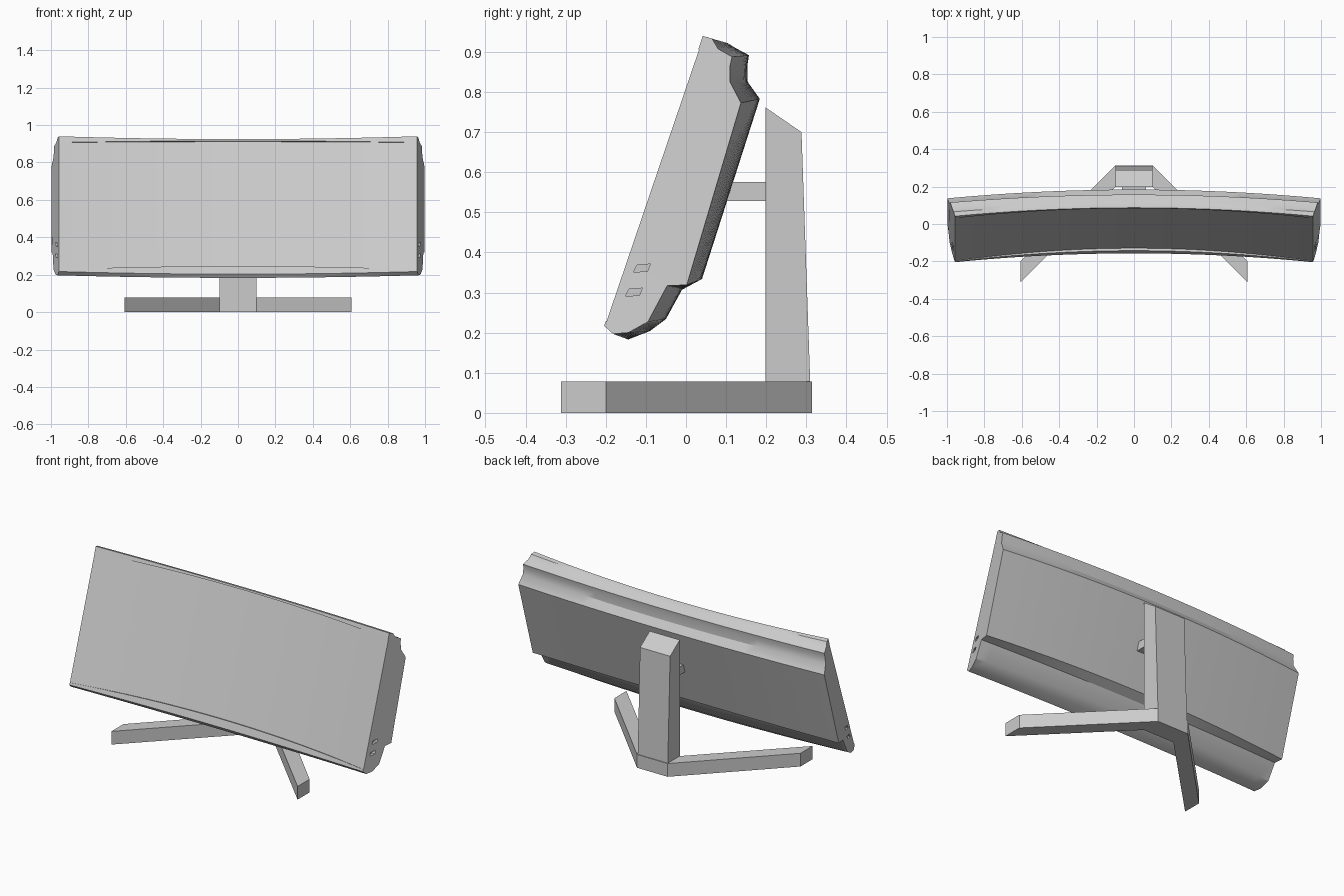
import bpy, bmesh, math
from mathutils import Vector

if "Cube" in bpy.data.objects:
    bpy.data.objects.remove(bpy.data.objects["Cube"])


def make_object(name, bm):
    bmesh.ops.recalc_face_normals(bm, faces=bm.faces)
    me = bpy.data.meshes.new(name)
    bm.to_mesh(me)
    bm.free()
    ob = bpy.data.objects.new(name, me)
    bpy.context.collection.objects.link(ob)
    return ob


def prism(name, pts, depth):
    """Extrude a closed outline of 3D points along a vector."""
    bm = bmesh.new()
    face = bm.faces.new([bm.verts.new(p) for p in pts])
    res = bmesh.ops.extrude_face_region(bm, geom=[face])
    moved = [v for v in res["geom"] if isinstance(v, bmesh.types.BMVert)]
    bmesh.ops.translate(bm, verts=moved, vec=depth)
    return make_object(name, bm)


# Curved display housing: (y, z) section at the ends and at the centre
END = [(.042, .94), (.065, .933), (.08, .908), (.115, .888), (.11, .866),
       (.11, .825), (.137, .773), (.002, .319), (-.047, .317), (-.095, .227),
       (-.144, .2), (-.182, .197), (-.204, .217)]
MID = [(.087, .925), (.104, .922), (.125, .909), (.157, .892), (.153, .866),
       (.154, .825), (.184, .783), (.04, .334), (-.01, .307), (-.05, .234),
       (-.09, .204), (-.144, .183), (-.157, .203)]
UP = Vector((.321, .947))
BACK = Vector((.947, -.321))


def with_screen(section, low, high, depth):
    """Close the front of a section with a shallow screen recess."""
    pts = [Vector(p) for p in section]
    bottom, top = pts[-1], pts[0]
    a, b = bottom + UP * low, top - UP * high
    return pts + [a, a + BACK * depth, b + BACK * depth, b]


end = with_screen(END, .012, .035, .002)
mid = with_screen(MID, .045, .01, .014)
half = [.957 + .041 * max(0, min(1, (p - end[12]).dot(BACK) / .14)) for p in end]

SEG = 28
bm = bmesh.new()
rings = []
for i in range(SEG + 1):
    t = 2 * i / SEG - 1
    ring = []
    for e, m, h in zip(end, mid, half):
        p = m.lerp(e, t * t)
        ring.append(bm.verts.new((t * h, p.x, p.y)))
    rings.append(ring)
n = len(end)
for r, s in zip(rings, rings[1:]):
    for j in range(n):
        k = (j + 1) % n
        bm.faces.new((r[j], r[k], s[k], s[j]))
bm.faces.new(rings[0])
bm.faces.new(rings[-1])
display = make_object("display_housing", bm)

# Two small port slots in each end of the housing
for side in (-1, 1):
    for y, z in ((-.11, .361), (-.13, .301)):
        slot = [(side * .955, y + dy, z + dz) for dy, dz in
                ((-.021, -.01), (.014, -.008), (.021, .01), (-.012, .008))]
        cutter = prism("port_cutter", slot, (side * .1, 0, 0))
        cutter.hide_render = True
        cutter.hide_viewport = True
        mod = display.modifiers.new("port", 'BOOLEAN')
        mod.operation = 'DIFFERENCE'
        mod.solver = 'EXACT'
        mod.object = cutter

bpy.context.view_layer.objects.active = display
display.select_set(True)
bpy.ops.object.shade_smooth_by_angle(angle=math.radians(32))

# Upright post with a sloping top
prism("stand_post",
      [(-.098, y, z) for y, z in ((.198, .04), (.198, .762), (.288, .70), (.311, .04))],
      (.196, 0, 0))

# V-shaped foot
right = [(.1, .314), (.607, -.2), (.607, -.312), (.1, .198)]
outline = right + [(-x, y) for x, y in reversed(right)]
prism("stand_foot", [(x, y, 0) for x, y in outline], (0, 0, .078))

# Short arm joining the post to the display
prism("mount_arm",
      [(-.065, y, z) for y, z in ((.09, .528), (.09, .576), (.205, .576), (.205, .528))],
      (.13, 0, 0))
